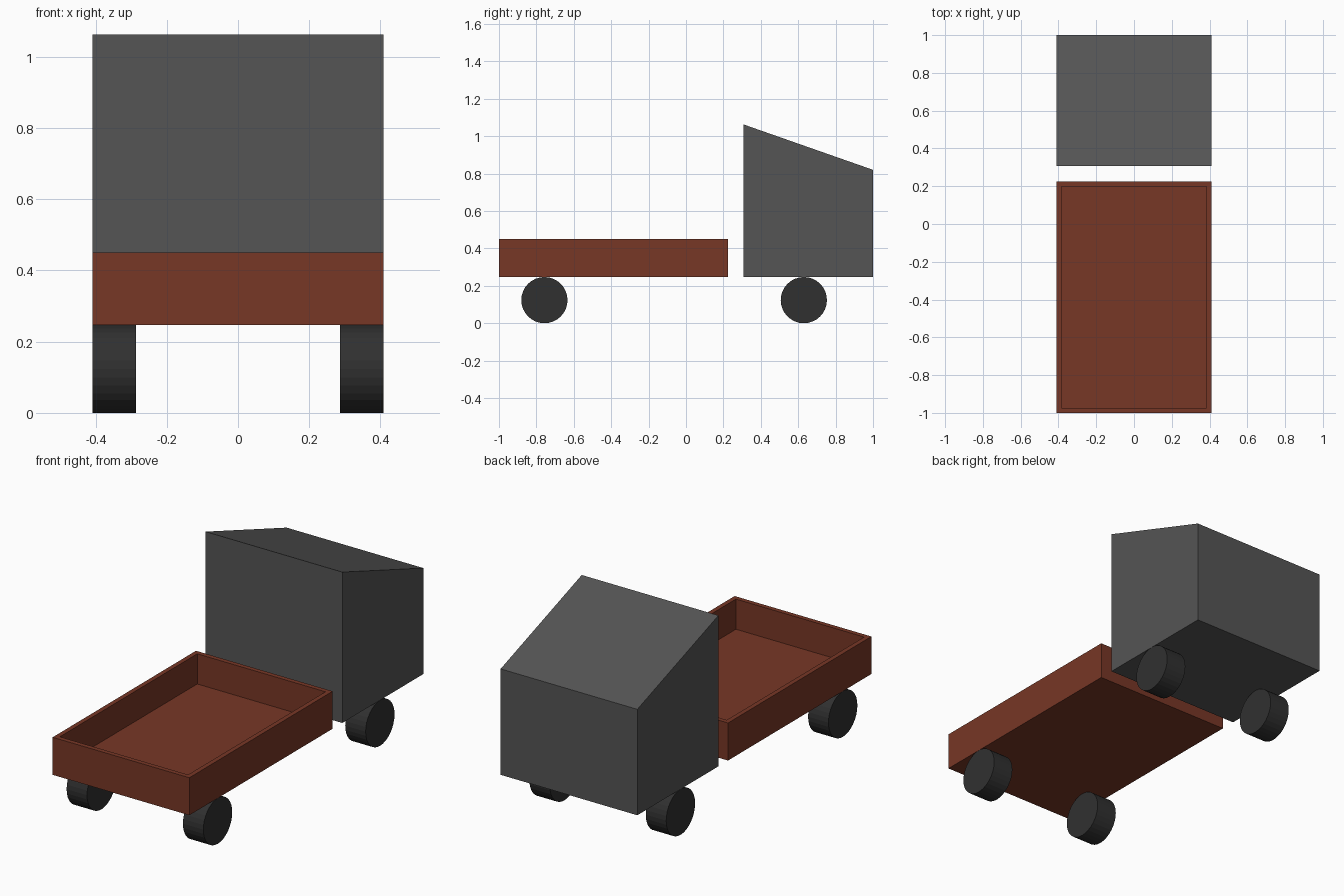
import bpy, bmesh, math
from mathutils import Matrix, Vector

if "Cube" in bpy.data.objects:
    bpy.data.objects.remove(bpy.data.objects["Cube"])

HALF_W = 0.409
BASE_Z = 0.247
WHEEL_R = BASE_Z / 2


def material(name, color):
    m = bpy.data.materials.new(name)
    m.diffuse_color = (*color, 1)
    m.use_nodes = True
    m.node_tree.nodes["Principled BSDF"].inputs["Base Color"].default_value = m.diffuse_color
    return m


def finish(name, bm, mat):
    bmesh.ops.recalc_face_normals(bm, faces=bm.faces)
    me = bpy.data.meshes.new(name)
    bm.to_mesh(me)
    bm.free()
    me.materials.append(mat)
    ob = bpy.data.objects.new(name, me)
    bpy.context.collection.objects.link(ob)
    return ob


def box(y0, y1, z0, z1):
    bm = bmesh.new()
    bmesh.ops.create_cube(bm, size=1)
    for v in bm.verts:
        v.co = Vector((v.co.x * 2 * HALF_W,
                       y0 + (v.co.y + 0.5) * (y1 - y0),
                       z0 + (v.co.z + 0.5) * (z1 - z0)))
    return bm


grey = material("cab grey", (0.09, 0.09, 0.09))
rust = material("rust red", (0.185, 0.038, 0.019))
black = material("tyre black", (0.03, 0.03, 0.03))

# Cab: box with a roof sloping down toward +y
bm = box(0.307, 1.0, BASE_Z, 1.063)
for v in bm.verts:
    if v.co.z > 0.6 and v.co.y > 0.6:
        v.co.z = 0.82
finish("cab", bm, grey)

# Open cargo tray: inset the top face and sink it
bm = box(-1.0, 0.225, BASE_Z, 0.45)
bm.normal_update()
top = max(bm.faces, key=lambda f: f.calc_center_median().z)
bmesh.ops.inset_region(bm, faces=[top], thickness=0.036)
floor = bmesh.ops.extrude_discrete_faces(bm, faces=[top])["faces"][0]
bmesh.ops.translate(bm, verts=floor.verts, vec=(0, 0, -0.163))
finish("cargo_tray", bm, rust)

# Four wheels, flush with the body sides
WHEEL_W = 0.122
for end, y in (("tray", -0.757), ("cab", 0.63)):
    for side, s in (("left", -1), ("right", 1)):
        bm = bmesh.new()
        place = (Matrix.Translation((s * (HALF_W - WHEEL_W / 2), y, WHEEL_R))
                 @ Matrix.Rotation(math.pi / 2, 4, 'Y'))
        bmesh.ops.create_cone(bm, cap_ends=True, segments=32, radius1=WHEEL_R,
                              radius2=WHEEL_R, depth=WHEEL_W, matrix=place)
        finish(f"{end}_wheel_{side}", bm, black)
